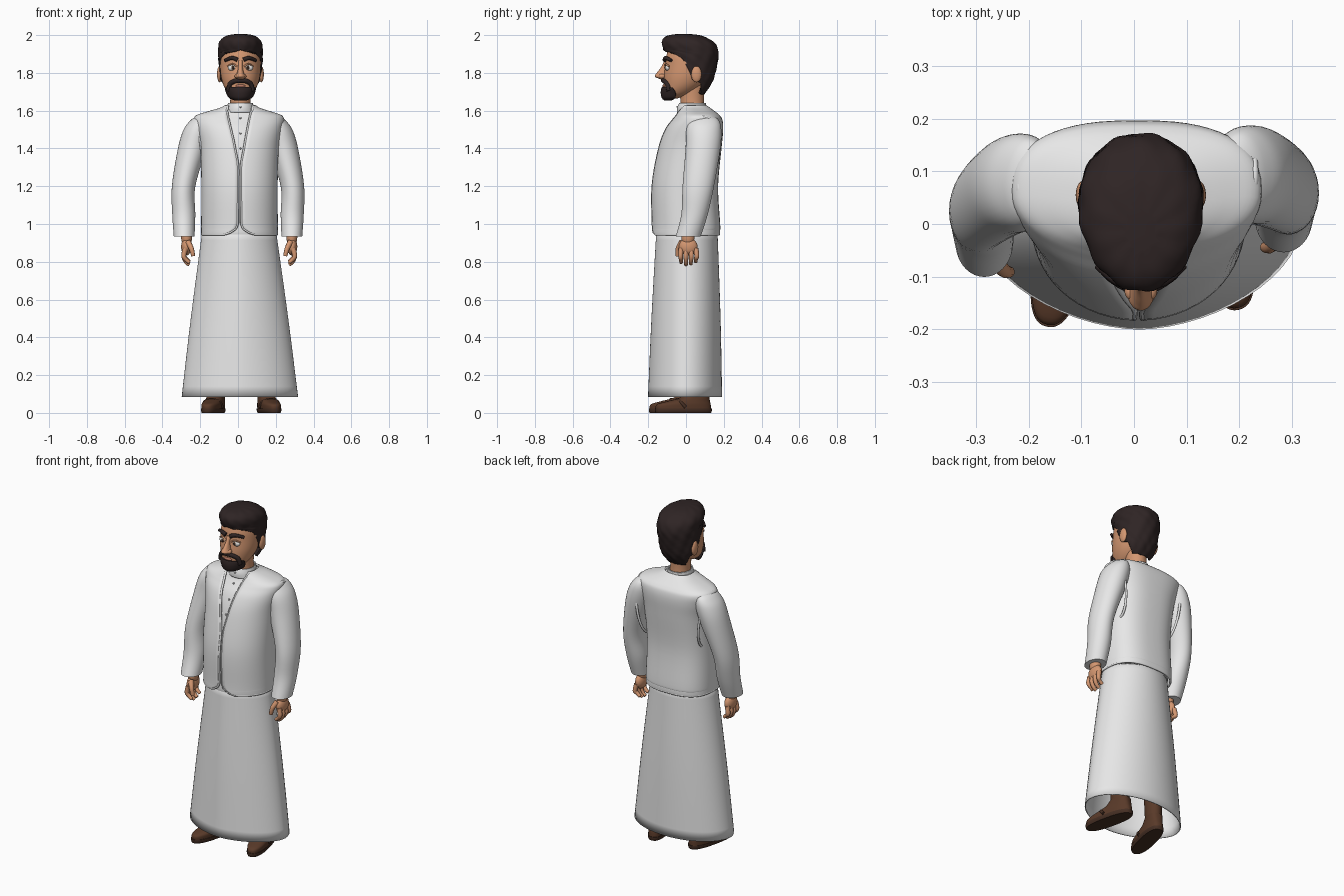
import bpy, bmesh
from math import sin, cos, pi, copysign, radians
from mathutils import Vector, Matrix

if "Cube" in bpy.data.objects:
    bpy.data.objects.remove(bpy.data.objects["Cube"], do_unlink=True)


def material(name, r, g, b):
    m = bpy.data.materials.new(name)
    m.use_nodes = True
    m.diffuse_color = (r, g, b, 1)
    m.node_tree.nodes["Principled BSDF"].inputs["Base Color"].default_value = (r, g, b, 1)
    return m


cloth = material("white cloth", .8, .8, .8)
skin = material("skin", .66, .31, .165)
hair = material("dark brown hair", .028, .018, .018)
leather = material("brown leather", .1, .042, .022)
sole = material("dark sole", .06, .028, .017)
eye_white = material("eye white", .85, .83, .8)
iris_brown = material("iris brown", .1, .045, .02)
lip_color = material("lip", .45, .18, .12)


def finish(obj, mat, angle=50):
    obj.data.materials.append(mat)
    bpy.ops.object.select_all(action='DESELECT')
    obj.select_set(True)
    bpy.context.view_layer.objects.active = obj
    if obj.type == 'CURVE':
        bpy.ops.object.convert(target='MESH')
        obj = bpy.context.object
    bpy.ops.object.shade_smooth_by_angle(angle=radians(angle))
    return obj


def dense(rings, steps=5):
    """Smoothly interpolate a few profile rings (z, cx, cy, rx, ry)."""
    out = []
    for i in range(len(rings) - 1):
        p0, p1, p2, p3 = (rings[min(max(i + k, 0), len(rings) - 1)] for k in (-1, 0, 1, 2))
        for s in range(steps):
            t = s / steps
            out.append([b + t * (c - a) / 2 + t * t * (a - 2.5 * b + 2 * c - d / 2)
                        + t ** 3 * (1.5 * (b - c) + (d - a) / 2)
                        for a, b, c, d in zip(p0, p1, p2, p3)])
    return out + [list(rings[-1])]


def table(points):
    """Piecewise linear function of height."""
    def f(z):
        for (z0, a), (z1, b) in zip(points, points[1:]):
            if z <= z1:
                return a + (b - a) * max(0, (z - z0) / (z1 - z0))
        return points[-1][1]
    return f


def shell(name, rings, mat, span=None, off=0, thick=0, caps=(1, 1), front=2, back=2,
          lumps=0, egg=0, n=56):
    """Stack of rounded rings; angle 0 is the front, span(z) limits the sweep."""
    bm, grid = bmesh.new(), []
    for z, cx, cy, rx, ry in dense(rings):
        lo, hi = span(z) if span else (0, 2 * pi)
        row = []
        for i in range(n + 1):
            a = lo + (hi - lo) * i / n
            p = 2 / back if cos(a) < 0 else 2 / front
            d = off + lumps * sin(11 * a + 30 * z) * sin(70 * z)
            x = cx + (rx + d) * copysign(abs(sin(a)) ** p, sin(a)) * (1 - egg * cos(a))
            y = cy - (ry + d) * copysign(abs(cos(a)) ** p, cos(a))
            row.append(bm.verts.new((x, y, z)))
        grid.append(row)
    for r, s in zip(grid, grid[1:]):
        for i in range(n):
            bm.faces.new((r[i], r[i + 1], s[i + 1], s[i]))
    for use, row in zip(caps, (grid[0], grid[-1])):
        if use:
            bm.faces.new(row)
    points = [[v.co.copy() for v in row] for row in grid]
    bmesh.ops.remove_doubles(bm, verts=bm.verts, dist=.0001)
    bmesh.ops.recalc_face_normals(bm, faces=bm.faces)
    mesh = bpy.data.meshes.new(name)
    bm.to_mesh(mesh)
    bm.free()
    obj = bpy.data.objects.new(name, mesh)
    bpy.context.collection.objects.link(obj)
    if thick:
        mod = obj.modifiers.new("thickness", 'SOLIDIFY')
        mod.thickness, mod.offset = thick, 0
    return finish(obj, mat), points


def tube(name, pts, radius, mat, cyclic=False, taper=1):
    cu = bpy.data.curves.new(name, 'CURVE')
    cu.dimensions, cu.bevel_depth, cu.bevel_resolution = '3D', radius, 3
    cu.use_fill_caps = True
    sp = cu.splines.new('POLY')
    pts = pts if len(pts) > 9 else [Vector(p) for p in dense(pts)]
    sp.points.add(len(pts) - 1)
    for i, (p, co) in enumerate(zip(sp.points, pts)):
        p.co = (*co, 1)
        p.radius = 1 + (taper - 1) * i / (len(pts) - 1)
    sp.use_cyclic_u = cyclic
    obj = bpy.data.objects.new(name, cu)
    bpy.context.collection.objects.link(obj)
    return finish(obj, mat)


def ball(name, loc, scale, mat):
    bpy.ops.mesh.primitive_uv_sphere_add(segments=24, ring_count=14, location=loc)
    obj = bpy.context.object
    obj.name, obj.scale = name, scale
    return finish(obj, mat)


MID = .013   # centre of the head
SIDES = (("left", 1), ("right", -1))

# Long robe: skirt, chest and stand collar
shell("robe_skirt", [(.085, .01, -.005, .305, .193), (.5, .008, 0, .255, .18),
                     (.98, .006, .005, .19, .158)], cloth, caps=(0, 0), thick=.006, front=1.75)
torso = [(.945, .008, 0, .198, .175), (.955, .008, 0, .198, .176), (.97, .008, 0, .198, .176),
         (1.0, .008, 0, .198, .176), (1.2, .008, -.006, .197, .171), (1.4, .008, .02, .203, .163),
         (1.5, .006, .042, .222, .15), (1.55, .005, .058, .233, .13), (1.572, .005, .06, .222, .115),
         (1.59, .006, .054, .17, .1), (1.61, .01, .043, .105, .083), (1.625, .012, .035, .078, .07)]
shell("robe_chest", torso, cloth, off=-.014, back=2.7)
shell("collar", [(1.59, MID, .034, .076, .078), (1.615, MID, .031, .068, .074),
                 (1.64, MID, .035, .063, .068)], cloth, caps=(0, 0), thick=.007)
for z, y in ((1.62, -.046), (1.56, -.06), (1.48, -.105), (1.4, -.132)):
    ball("button", (MID, y, z), (.005, .005, .005), cloth)

# Open vest with V neck and rounded front corners, piped along its edge
gap = table([(.945, .42), (.955, .25), (.975, .1), (1, .05), (1.31, .035), (1.4, .12), (1.5, .2),
             (1.55, .235), (1.572, .265), (1.59, .37), (1.61, .67), (1.625, 1)])
_, g = shell("vest", torso, cloth, span=lambda z: (gap(z), 2 * pi - gap(z)),
             thick=.01, caps=(0, 0), back=2.7)
tube("vest_piping", [r[0] for r in reversed(g)] + g[0] + [r[-1] for r in g], .006, cloth)

# Arms, armhole piping and hands
arm = [(.935, .285, .012, .055, .066), (1.05, .287, .045, .061, .07), (1.2, .288, .065, .062, .083),
       (1.4, .242, .09, .076, .092), (1.5, .215, .094, .073, .093), (1.55, .2, .095, .05, .078),
       (1.57, .19, .095, .03, .05)]
for side, s in SIDES:
    lag = table([(.93, 0), (1.55, 0)]) if s > 0 else table([(.93, -.047), (1.55, -.012)])
    sleeve = [(z, s * x, y + lag(z), rx, ry) for z, x, y, rx, ry in arm]
    shell(side + "_sleeve", sleeve, cloth, n=36)
    hole = [Vector((.006 + s * (.2 + .024 * sin(t)), .09 + lag(1.4) + .084 * cos(t),
                    1.4 + .17 * sin(t))) for t in (2 * pi * i / 40 for i in range(40))]
    tube(side + "_armhole_piping", hole, .007, cloth, cyclic=True)
    inward = 0 if s > 0 else .013

    def at(x, y, z):
        return (s * (x - inward), y + lag(0), z)
    ball(side + "_wrist", at(.285, .01, .93), (.029, .035, .05), skin)
    ball(side + "_palm", at(.287, .012, .88), (.027, .049, .047), skin)
    for i in range(4):
        y, drop = -.026 + .026 * i, .012 * abs(i - 1.3)
        tube(side + "_finger", [at(.292, y, .87), at(.3, y * 1.1, .83),
                                at(.288, y, .795 + drop), at(.27, y, .78 + drop)],
             .0145, skin, taper=.65)
    tube(side + "_thumb", [at(.278, -.022, .905), at(.26, -.042, .87), at(.25, -.044, .83)],
         .016, skin, taper=.65)

# Legs and splayed shoes
for side, s in SIDES:
    parts = [shell(side + "_sole", [(0, 0, 0, .047, .15), (.012, 0, 0, .052, .153),
                                    (.022, 0, 0, .052, .153)], sole, front=2.4, back=2.6)[0],
             shell(side + "_shoe", [(.02, 0, 0, .049, .149), (.045, 0, .002, .05, .145),
                                    (.062, 0, .028, .047, .115), (.08, 0, .06, .044, .08),
                                    (.11, 0, .075, .042, .06)], leather, front=2.4, back=2.6)[0],
             shell(side + "_leg", [(.08, 0, .075, .042, .055), (.3, 0, .07, .05, .058),
                                   (.6, 0, .06, .06, .062)], leather)[0],
             tube(side + "_strap", [(-.05, 0, .03), (-.04, -.025, .058), (0, -.035, .07),
                                    (.04, -.025, .058), (.05, 0, .03)], .009, sole)]
    place = Matrix.Translation((.165 if s > 0 else -.132, -.014 if s > 0 else -.046, 0))
    for p in parts:
        p.matrix_world = place @ Matrix.Rotation(s * radians(13), 4, 'Z') @ p.matrix_basis

# Neck and head
shell("neck", [(1.58, MID, .035, .058, .064), (1.66, MID, .032, .054, .062),
               (1.76, MID, .03, .06, .07)], skin)
shell("head", [(1.665, MID, -.08, .03, .035), (1.69, MID, -.045, .062, .078),
               (1.73, MID, -.018, .088, .101), (1.78, MID, 0, .103, .118),
               (1.84, MID, .015, .108, .125), (1.89, MID, .022, .106, .126),
               (1.94, MID, .022, .09, .107), (1.965, MID, .022, .05, .07)], skin)
shell("nose", [(1.765, MID, -.118, .016, .014), (1.78, MID, -.13, .026, .034),
               (1.8, MID, -.122, .018, .033), (1.83, MID, -.112, .012, .02),
               (1.865, MID, -.1, .012, .014)], skin, n=24)

# Hair with raised front and sideburns
hairline = table([(1.69, 2.25), (1.75, 2), (1.765, 1.5), (1.8, 1.45), (1.88, 1.2),
                  (1.905, .8), (1.92, 0)])
shell("hair", [(1.69, MID, .04, .072, .05), (1.73, MID, .037, .09, .084),
               (1.78, MID, .038, .101, .105), (1.87, MID, .03, .11, .134),
               (1.915, MID, .027, .111, .138), (1.95, MID, .014, .11, .136),
               (1.975, MID, .0, .096, .118), (1.992, MID, -.008, .068, .085),
               (1.999, MID, -.012, .03, .04)], hair, caps=(0, 1), thick=.012, lumps=.003, egg=.1,
      span=lambda z: (hairline(z), 2 * pi - hairline(z)))

# Beard
jaw = table([(1.66, 1.6), (1.69, 1.4), (1.72, 1.1)])
shell("beard", [(1.66, MID, -.076, .03, .038), (1.672, MID, -.053, .057, .071),
                (1.698, MID, -.034, .074, .094), (1.72, MID, -.024, .086, .1)], hair,
      span=lambda z: (-jaw(z), jaw(z)), thick=.012)
ball("lower_lip", (MID, -.116, 1.73), (.027, .009, .009), lip_color)

# Mirrored face details
for side, s in SIDES:
    def at(x, y, z):
        return (MID + s * x, y, z)
    ball(side + "_ear", at(.11, .055, 1.793), (.014, .027, .043), skin)
    ball(side + "_nostril", at(.018, -.127, 1.782), (.013, .018, .012), skin)
    ball(side + "_eye", at(.042, -.096, 1.827), (.025, .014, .017), eye_white)
    ball(side + "_iris", at(.04, -.107, 1.827), (.01, .0045, .011), iris_brown)
    ball(side + "_pupil", at(.04, -.111, 1.827), (.005, .002, .006), hair)
    tube(side + "_eyelid", [at(.018, -.108, 1.834), at(.042, -.107, 1.847),
                            at(.068, -.09, 1.834)], .0045, skin)
    tube(side + "_eyebrow", [at(.016, -.112, 1.869), at(.045, -.107, 1.879),
                             at(.082, -.078, 1.866)], .0125, hair, taper=.65)
    tube(side + "_moustache", [at(-.003, -.12, 1.76), at(.026, -.116, 1.758),
                               at(.054, -.099, 1.741), at(.064, -.09, 1.705)], .013, hair)
